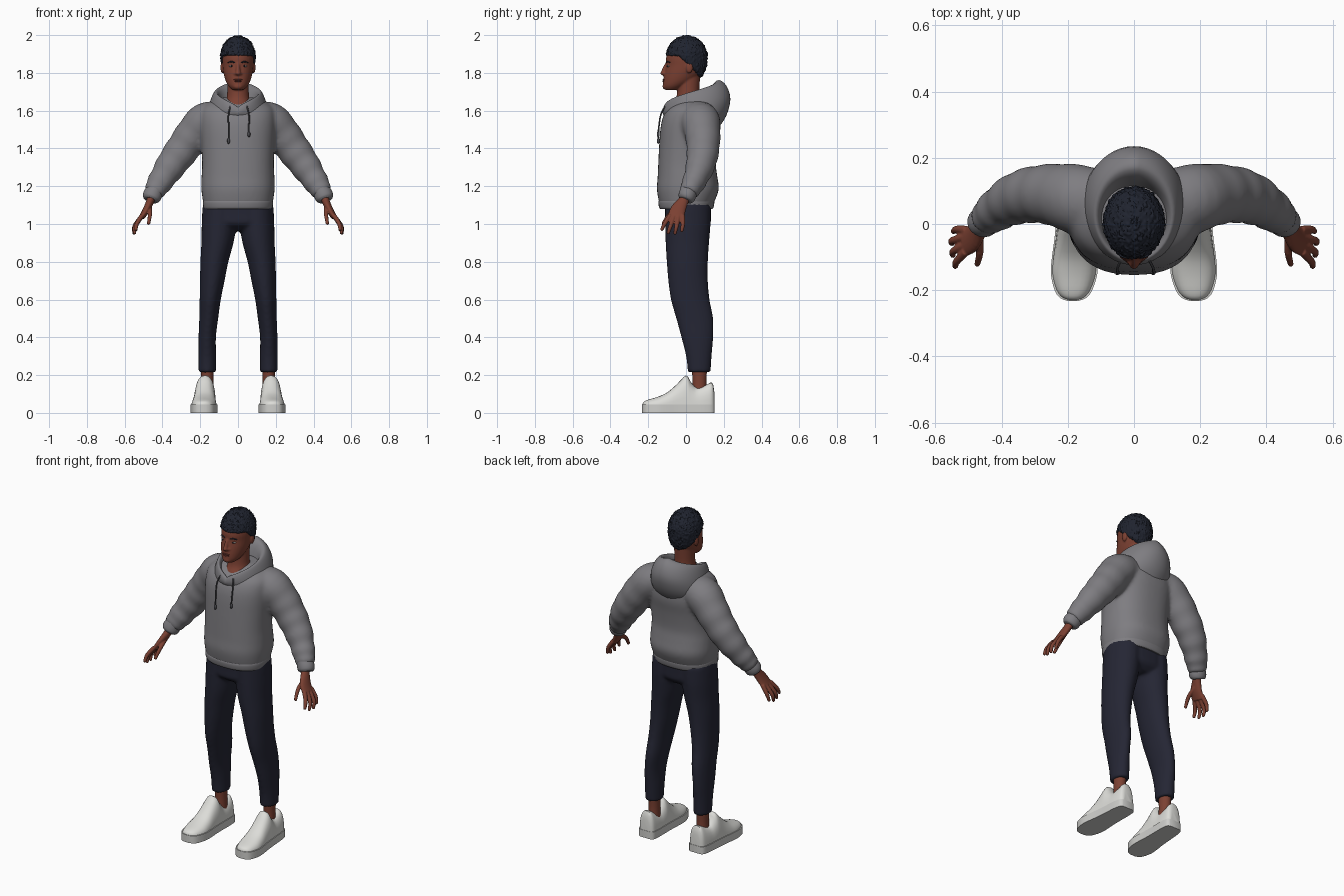
import bpy, bmesh, math
from mathutils import Vector, noise

cube = bpy.data.objects.get("Cube")
if cube:
    bpy.data.objects.remove(cube, do_unlink=True)


def material(name, rgb, rough=0.8):
    m = bpy.data.materials.new(name)
    m.use_nodes = True
    m.diffuse_color = (*rgb, 1)
    node = next(n for n in m.node_tree.nodes if n.type == 'BSDF_PRINCIPLED')
    node.inputs["Base Color"].default_value = (*rgb, 1)
    node.inputs["Roughness"].default_value = rough
    return m


SKIN = material("brown skin", (0.2, 0.052, 0.032))
LIPS = material("dark lips", (0.14, 0.035, 0.027))
EYE = material("eye white", (0.5, 0.45, 0.42))
HAIR = material("black hair", (0.014, 0.017, 0.028))
GREY = material("grey fleece", (0.21, 0.205, 0.22))
CORD = material("dark cord", (0.07, 0.07, 0.08))
NAVY = material("navy cloth", (0.018, 0.019, 0.034))
WHITE = material("white leather", (0.72, 0.72, 0.69))
SOLE = material("pale rubber", (0.62, 0.62, 0.6))


def spline(rows, n=4):
    """Resample rows of numbers with a Catmull-Rom curve."""
    out = []
    for i in range(len(rows) - 1):
        a, b, c, d = (rows[min(max(i + k, 0), len(rows) - 1)] for k in (-1, 0, 1, 2))
        for s in range(n):
            t = s / n
            out.append([0.5 * (2 * q + (r - p) * t + (2 * p - 5 * q + 4 * r - w) * t * t
                               + (3 * q - p - 3 * r + w) * t ** 3)
                        for p, q, r, w in zip(a, b, c, d)])
    return out + [list(rows[-1])]


def circle(n, e=1.0):
    """Unit circle; e below one makes it boxier."""
    for k in range(n):
        c, s = math.cos(2 * math.pi * k / n), math.sin(2 * math.pi * k / n)
        yield math.copysign(abs(c) ** e, c), math.copysign(abs(s) ** e, s)


def column(rows, n=32, e=1.0):
    """Level rings from rows of z, centre x, half width, front y, back y."""
    return [[Vector((cx + w * c, (f + b) / 2 + (b - f) / 2 * s, z)) for c, s in circle(n, e)]
            for z, cx, w, f, b in spline(rows)]


def tube(rows, n=20, ripple=0.0):
    """Rings across a path from rows of x, y, z, thickness radius, y radius."""
    rows = spline(rows)
    pts = [Vector(r[:3]) for r in rows]
    rings = []
    for i, (p, r) in enumerate(zip(pts, rows)):
        d = (pts[min(i + 1, len(pts) - 1)] - pts[max(i - 1, 0)]).normalized()
        side = (Vector((0, 1, 0)) - d * d.y).normalized()
        g = 1 + ripple * math.sin(i * 1.5) * i / len(rows)
        rings.append([p + d.cross(side) * r[3] * g * c + side * r[4] * g * s
                      for c, s in circle(n)])
    return rings


def blob(centre, radii, n=16):
    """Ellipsoid rings."""
    rings = []
    for j in range(n // 2 + 1):
        a = math.pi * min(max(j / (n // 2), 0.02), 0.98)
        rings.append([Vector(centre) + Vector((radii[0] * math.sin(a) * c,
                      radii[1] * math.sin(a) * s, -radii[2] * math.cos(a)))
                      for c, s in circle(n)])
    return rings


def flip(rings):
    return [[Vector((-p.x, p.y, p.z)) for p in ring] for ring in rings]


def build(name, parts, mat, voxel=0, relax=3, mirror=False, caps=True):
    bm = bmesh.new()
    for rings in parts:
        vs = [[bm.verts.new(p) for p in ring] for ring in rings]
        n = len(vs[0])
        for a, b in zip(vs, vs[1:]):
            for k in range(n):
                bm.faces.new((a[k], a[(k + 1) % n], b[(k + 1) % n], b[k]))
        if caps:
            bm.faces.new(vs[0][::-1])
            bm.faces.new(vs[-1])
    bmesh.ops.recalc_face_normals(bm, faces=bm.faces[:])
    return finish(name, bm, mat, voxel, relax, mirror)


def finish(name, bm, mat, voxel=0, relax=3, mirror=False):
    me = bpy.data.meshes.new(name)
    bm.to_mesh(me)
    bm.free()
    me.materials.append(mat)
    ob = bpy.data.objects.new(name, me)
    bpy.context.collection.objects.link(ob)
    bpy.ops.object.select_all(action='DESELECT')
    ob.select_set(True)
    bpy.context.view_layer.objects.active = ob
    bpy.ops.object.shade_smooth_by_angle(angle=math.radians(50))
    if voxel:
        m = ob.modifiers.new("Blend", 'REMESH')
        m.mode, m.voxel_size, m.use_smooth_shade = 'VOXEL', voxel, True
        m = ob.modifiers.new("Relax", 'SMOOTH')
        m.factor, m.iterations = 0.5, relax
    if mirror:
        m = ob.modifiers.new("Mirror", 'MIRROR')
        m.use_mirror_merge = False
    return ob


# Hoodie body and sleeves, blended into one garment
torso = column([(1.1, 0, .182, -.14, .142), (1.18, 0, .194, -.154, .173), (1.25, 0, .193, -.15, .166),
                (1.32, 0, .19, -.147, .158), (1.42, 0, .194, -.142, .168), (1.5, 0, .2, -.136, .182),
                (1.56, 0, .2, -.124, .18), (1.61, 0, .19, -.098, .172), (1.645, 0, .15, -.055, .155),
                (1.67, 0, .09, -.01, .12)], 40, 0.85)
sleeve = tube([(.1, .06, 1.56, .085, .1), (.17, .075, 1.545, .1, .105), (.235, .088, 1.475, .096, .095),
               (.29, .09, 1.4, .09, .087), (.345, .08, 1.325, .083, .08), (.395, .055, 1.25, .071, .067),
               (.43, .028, 1.195, .062, .058), (.45, .012, 1.16, .05, .047)], 24, 0.06)
build("hoodie", [torso, sleeve, flip(sleeve)], GREY, 0.011, 6)
build("hoodie_hem", [column([(1.08, 0, .18, -.137, .14), (1.09, 0, .184, -.143, .146),
                             (1.115, 0, .186, -.146, .15), (1.13, 0, .182, -.14, .146)], 40, 0.85)], GREY)
build("sleeve_cuffs", [tube([(.44, .016, 1.18, .046, .046), (.452, .008, 1.155, .05, .047),
                             (.46, .002, 1.137, .047, .044), (.464, -.002, 1.127, .038, .036)])],
      GREY, mirror=True)

# Hood folded back, rows of half width, front y, back y, front z, back z
hood = []
for w, f, b, zf, zb in spline([(.165, -.1, .165, 1.56, 1.5), (.165, -.115, .212, 1.572, 1.57),
                               (.153, -.124, .235, 1.588, 1.66), (.137, -.122, .215, 1.605, 1.73),
                               (.119, -.113, .175, 1.618, 1.762), (.103, -.1, .14, 1.615, 1.735),
                               (.093, -.085, .115, 1.59, 1.67), (.08, -.06, .1, 1.57, 1.6)], 3):
    ring = []
    for k in range(48):
        t = 2 * math.pi * k / 48
        u = (min(t, 2 * math.pi - t) / math.pi) ** 0.8
        ring.append(Vector((w * math.sin(t), (f + b) / 2 - (b - f) / 2 * math.cos(t), zf + (zb - zf) * u)))
    hood.append(ring)
build("hood", [hood], GREY, caps=False)

# Drawstrings with knotted ends
for name, x, z in (("right_drawstring", -.05, 1.45), ("left_drawstring", .058, 1.485)):
    build(name, [tube([(x * .8, -.11, 1.625, .004, .004), (x, -.133, 1.58, .004, .004),
                       (x, -.143, 1.52, .004, .004), (x, -.147, z, .004, .004)], 8),
                 blob((x, -.147, z - .01), (.008, .008, .016), 10)], CORD)

# Trousers
leg = column([(.215, .163, .046, .01, .13), (.3, .163, .047, 0, .136), (.4, .163, .046, -.025, .144),
              (.5, .155, .05, -.052, .144), (.6, .147, .056, -.08, .125), (.7, .136, .065, -.094, .116),
              (.8, .125, .074, -.102, .116), (.9, .109, .085, -.108, .122), (1, .1, .092, -.11, .13),
              (1.1, .094, .092, -.11, .13)])
pelvis = column([(.965, 0, .13, -.06, .09), (1, 0, .182, -.108, .128), (1.05, 0, .19, -.112, .132),
                 (1.12, 0, .184, -.112, .132)], 32, 0.85)
build("trousers", [leg, flip(leg), pelvis], NAVY, 0.01, 3)

# Ankles and shoes
build("ankles", [column([(.08, .163, .035, .03, .115), (.16, .163, .032, .035, .108),
                         (.24, .163, .034, .03, .112)], 20)], SKIN, mirror=True)
stations = spline([(.15, .03, .11), (.138, .046, .16), (.1, .053, .145), (.055, .055, .135),
                   (.025, .056, .165), (0, .057, .198), (-.05, .06, .15), (-.1, .065, .108),
                   (-.15, .066, .085), (-.2, .052, .07), (-.222, .034, .06), (-.23, .012, .048)], 3)


def shoe_x(y):
    return .175 - .04 * y


upper = [[Vector((shoe_x(y) + w * c, y, .03 + (h - .03) * max(s, 0))) for c, s in circle(28, .8)]
         for y, w, h in stations]
build("shoe_uppers", [upper], WHITE, mirror=True)
edge = [(y, w + .004) for y, w, h in stations]
outline = [(shoe_x(y) + w, y) for y, w in edge] + [(shoe_x(y) - w, y) for y, w in edge[::-1]]
build("shoe_soles", [[[Vector((x, y * 1.01, z)) for x, y in outline] for z in (0, .045)]],
      SOLE, mirror=True)

# Hands: palm, thumb and four fingers
palm = tube([(.452, .004, 1.16, .024, .028), (.463, -.012, 1.125, .021, .028),
             (.485, -.042, 1.075, .019, .041), (.51, -.054, 1.035, .015, .044)])
fingers = [((.468, -.03, 1.09), (.466, -.085, 1.052), (.473, -.12, 1.005)),
           ((.508, -.084, 1.045), (.535, -.112, 1.003), (.54, -.127, .972)),
           ((.51, -.064, 1.04), (.545, -.082, .99), (.547, -.094, .954)),
           ((.51, -.04, 1.04), (.548, -.05, .988), (.55, -.058, .952)),
           ((.506, -.018, 1.045), (.535, -.016, 1.002), (.545, -.022, .966))]
hand = [palm]
for a, b, c in fingers:
    hand.append(tube([(*a, .013, .013), (*b, .0115, .0115), (*c, .009, .009)], 12))
    hand.append(blob(c, (.0095, .0095, .0095), 12))
build("hands", hand, SKIN, 0.004, 2, mirror=True)

# Head, neck, ears and nose
skull = column([(1.71, 0, .03, -.112, -.04), (1.73, 0, .05, -.121, .0), (1.76, 0, .066, -.12, .05),
                (1.8, 0, .077, -.114, .085), (1.84, 0, .082, -.106, .1), (1.88, 0, .084, -.105, .104),
                (1.92, 0, .079, -.089, .096), (1.96, 0, .055, -.05, .068), (1.975, 0, .03, -.02, .04)])
neck = column([(1.57, 0, .085, -.075, .1), (1.62, 0, .078, -.078, .09), (1.66, 0, .062, -.055, .075),
               (1.7, 0, .057, -.047, .07), (1.78, 0, .057, -.045, .075)])
nose = [tube([(0, -.1, 1.85, .009, .009), (0, -.114, 1.825, .01, .01), (0, -.121, 1.8, .014, .012)], 12),
        blob((0, -.122, 1.798), (.015, .015, .011)), blob((.012, -.113, 1.795), (.01, .01, .008)),
        blob((-.012, -.113, 1.795), (.01, .01, .008))]
ears = [blob((s * .083, .018, 1.828), (.01, .019, .03)) for s in (-1, 1)]
chin = blob((0, -.108, 1.728), (.026, .017, .016))
build("head", [skull, neck, chin] + nose + ears, SKIN, 0.005, 3)

# Eyes, brows and mouth
build("eyes", [blob((.034, -.087, 1.836), (.014, .013, .0055))], EYE, mirror=True)
build("irises", [blob((.034, -.094, 1.836), (.005, .0085, .005))], HAIR, mirror=True)
build("eyebrows", [tube([(.016, -.101, 1.854, .003, .005), (.034, -.097, 1.859, .004, .005),
                         (.052, -.085, 1.855, .002, .005)], 10)], HAIR, mirror=True)
build("mouth", [blob((0, -.115, 1.764), (.023, .009, .0045)),
                blob((0, -.115, 1.756), (.02, .0105, .005))], LIPS)

# Short curly hair, tucked into the head below a slanted hairline
bm = bmesh.new()
bmesh.ops.create_icosphere(bm, subdivisions=6, radius=1)
hidden = []
for v in bm.verts:
    d = v.co.copy()
    p = Vector((d.x * .093, d.y * .109, d.z * (.112 if d.z > 0 else .16)))
    p *= 1 + .09 * abs(noise.noise(d * 9)) - .02
    z = p.z + 1.885
    line = 1.895 - .85 * max(0, p.y + .045)
    tuck = 1 - .2 * min(max((line - z) / .015, 0), 1)
    v.co = Vector((p.x * tuck, p.y * tuck + .004, z))
    if z < line - .03:
        hidden.append(v)
bmesh.ops.delete(bm, geom=hidden, context='VERTS')
finish("hair", bm, HAIR)
